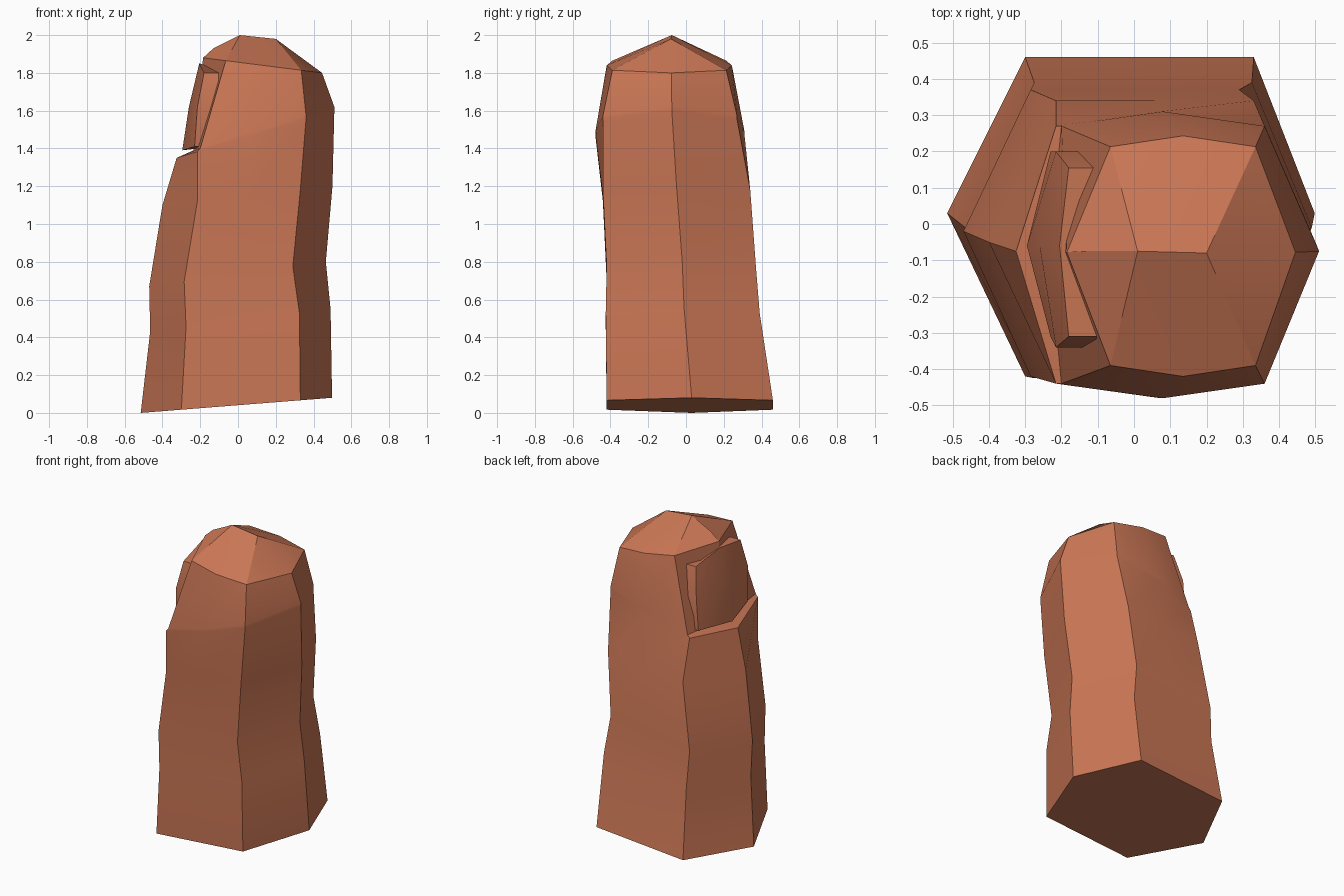
import bpy
import bmesh
import math

cube = bpy.data.objects.get("Cube")
if cube:
    bpy.data.objects.remove(cube, do_unlink=True)


def make_material(name, colour):
    material = bpy.data.materials.new(name)
    material.use_nodes = True
    material.diffuse_color = colour
    material.node_tree.nodes["Principled BSDF"].inputs["Base Color"].default_value = colour
    return material


def loft(name, rings, bottom_faces, top_faces, material, angle):
    """Skin a stack of equal rings, merging coincident points."""
    bm = bmesh.new()
    rows = [[bm.verts.new(point) for point in ring] for ring in rings]
    for low, high in zip(rows, rows[1:]):
        for i in range(len(low)):
            j = (i + 1) % len(low)
            bm.faces.new((low[i], low[j], high[j], high[i]))
    for row, faces in ((rows[0], bottom_faces), (rows[-1], top_faces)):
        for face in faces:
            bm.faces.new([row[i] for i in face])
    bmesh.ops.remove_doubles(bm, verts=bm.verts[:], dist=0.001)
    bmesh.ops.recalc_face_normals(bm, faces=bm.faces[:])
    mesh = bpy.data.meshes.new(name)
    bm.to_mesh(mesh)
    bm.free()
    mesh.materials.append(material)
    obj = bpy.data.objects.new(name, mesh)
    bpy.context.collection.objects.link(obj)
    bpy.ops.object.select_all(action="DESELECT")
    obj.select_set(True)
    bpy.context.view_layer.objects.active = obj
    bpy.ops.object.shade_smooth_by_angle(angle=math.radians(angle))
    return obj


def body_ring(z_left, z_right, tip_left, left, right, tip_right,
              front, back, middle, bulge=0.0):
    """Tilted hexagonal section with bowed front and back sides."""
    centre = (left + right) / 2
    outline = [
        (tip_left, middle), (left, front), (centre, front - bulge), (right, front),
        (tip_right, middle), (right, back), (centre, back + bulge), (left, back),
    ]
    span = tip_right - tip_left
    return [(x, y, z_left + (z_right - z_left) * (x - tip_left) / span)
            for x, y in outline]


skin = make_material("terracotta skin", (0.60, 0.185, 0.092, 1))

# Tapered body, ending in a ledge below the nail and a rounded tip
body_rings = [
    body_ring(0, .08, -.515, -.30, .33, .498, -.42, .46, .03),
    body_ring(.43, .55, -.465, -.275, .325, .49, -.425, .39, -.01),
    body_ring(.67, .8, -.47, -.285, .29, .465, -.42, .37, -.02),
    body_ring(1.1, 1.2, -.40, -.215, .33, .50, -.44, .34, -.05),
    body_ring(1.35, 1.6, -.325, -.215, .36, .51, -.44, .27, -.075, .04),
    body_ring(1.39, 1.62, -.235, -.20, .36, .51, -.44, .27, -.075, .04),
    body_ring(1.88, 1.8, -.185, -.065, .335, .445, -.39, .213, -.078, .03),
]

# The tip closes along a short ridge
crest, peak, shoulder = (-.13, -.075, 1.93), (.01, -.075, 2), (.2, -.08, 1.98)
body_rings.append([crest, peak, peak, shoulder, shoulder, shoulder, peak, peak])
loft("finger_body", body_rings, [(1, 2, 3, 4, 5), (5, 6, 7, 0, 1)], [], skin, 25)


def nail_ring(z_edge, z_middle, edge, middle, front, back):
    """Arched nail section with its root buried in the body."""
    root = middle + 0.17
    return [(edge, front, z_edge), (middle, -.06, z_middle), (edge, back, z_edge),
            (root, back, z_edge), (root, front, z_edge)]


# Arched nail plate set above the ledge
nail_rings = [
    nail_ring(1.41, 1.39, -.23, -.295, -.31, .2),
    nail_ring(1.62, 1.62, -.215, -.26, -.34, .2),
    nail_ring(1.80, 1.85, -.18, -.205, -.31, .155),
]
cap = [tuple(range(5))]
loft("finger_nail", nail_rings, cap, cap, skin, 35)
